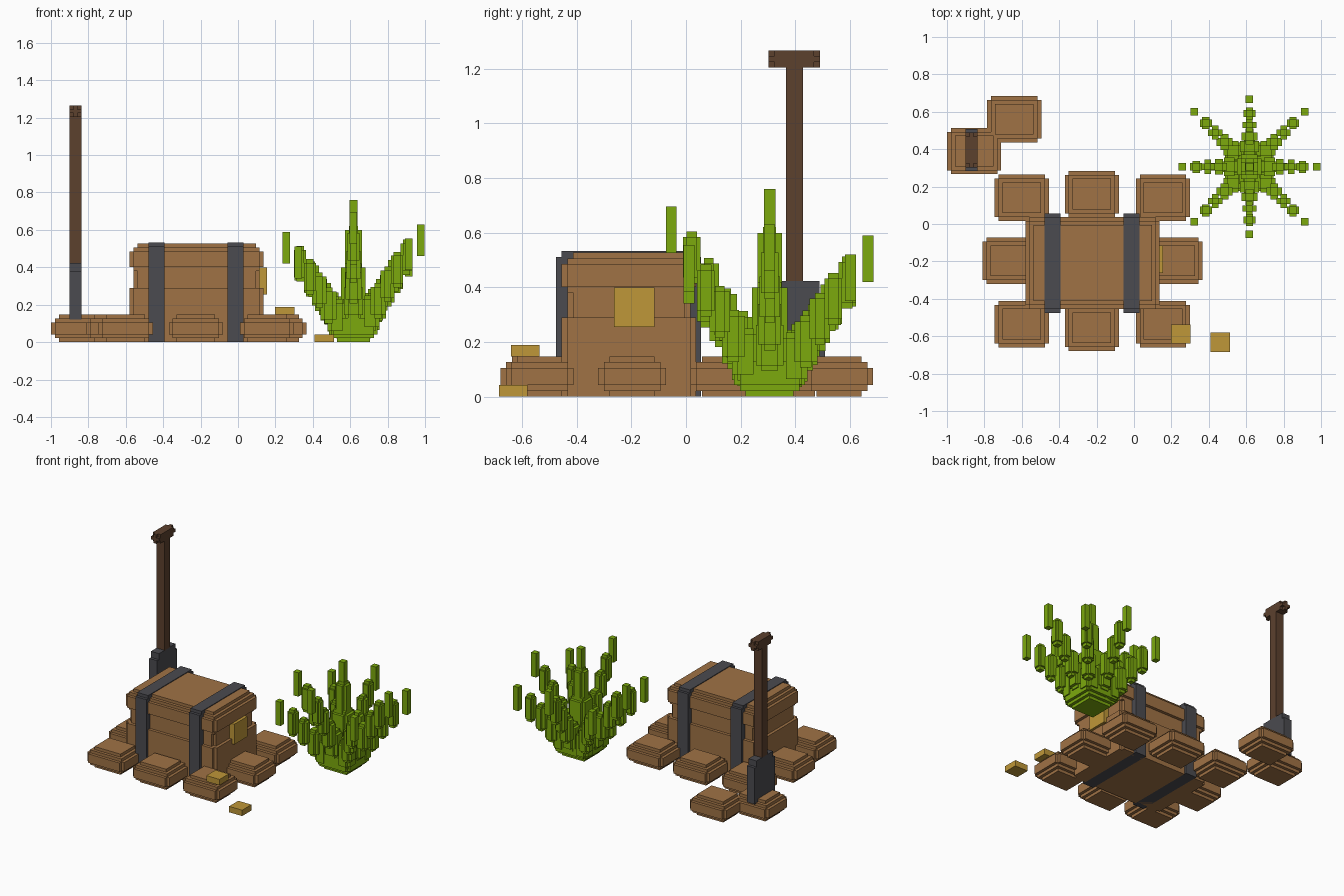
import bpy, bmesh, math
from mathutils import Vector

cube = bpy.data.objects.get("Cube")
if cube:
    bpy.data.objects.remove(cube, do_unlink=True)


def material(name, r, g, b):
    m = bpy.data.materials.new(name)
    m.use_nodes = True
    m.diffuse_color = (r, g, b, 1)
    m.node_tree.nodes["Principled BSDF"].inputs["Base Color"].default_value = (r, g, b, 1)
    return m


WOOD = material("earthy brown", 0.35, 0.17, 0.06)
METAL = material("dark iron", 0.07, 0.07, 0.08)
HANDLE = material("dark wood", 0.107, 0.052, 0.027)
GOLD = material("gold", 0.52, 0.31, 0.04)
GREEN = material("leaf green", 0.2, 0.4, 0.004)
STEP = 0.021  # edge length of one small block


def build(name, boxes, mat):
    """One object made of axis-aligned boxes, each given as (low, high)."""
    bm = bmesh.new()
    for lo, hi in boxes:
        lo, hi = Vector(lo), Vector(hi)
        new = bmesh.ops.create_cube(bm, size=1)["verts"]
        bmesh.ops.scale(bm, vec=hi - lo, verts=new)
        bmesh.ops.translate(bm, vec=(lo + hi) / 2, verts=new)
    mesh = bpy.data.meshes.new(name)
    bm.to_mesh(mesh)
    bm.free()
    mesh.materials.append(mat)
    obj = bpy.data.objects.new(name, mesh)
    bpy.context.collection.objects.link(obj)
    return obj


def stepped(lo, hi, insets):
    """Box with stair-stepped edges, as overlapping inset boxes."""
    return [(Vector(lo) + Vector(i) * STEP, Vector(hi) - Vector(i) * STEP) for i in insets]


ROUND = [(0, 1, 2), (1, 0, 2), (1, 1, 1), (2, 2, 0)]
UPRIGHT = [(0, 1, 0), (1, 0, 0)]

# Dirt mounds: a ring round the chest and two by the shovel
mounds = [(-0.64, 0.56), (-0.855, 0.39), (-0.225, 0.16), (-0.225, -0.555)]
mounds += [(x, y) for x in (-0.6, 0.155) for y in (0.14, -0.535)]
mounds += [(x, -0.197) for x in (-0.665, 0.222)]
for n, (x, y) in enumerate(mounds):
    build(f"dirt_mound_{n + 1}",
          stepped((x - 0.145, y - 0.124, 0), (x + 0.145, y + 0.124, 0.147), ROUND), WOOD)

# Chest
X0, X1, Y0, Y1 = -0.58, 0.137, -0.455, 0.037
build("chest_body", stepped((X0, Y0, 0), (X1, Y1, 0.29), UPRIGHT), WOOD)
build("chest_neck", stepped((X0 + STEP, Y0 + STEP, 0.28), (X1 - STEP, Y1 - STEP, 0.4), UPRIGHT), WOOD)
build("chest_lid", stepped((X0, Y0, 0.36), (X1, Y1, 0.527), ROUND), WOOD)
for name, x in (("right_band", -0.435), ("left_band", -0.013)):
    build(name, [((x - 0.043, Y0 - 0.02, 0), (x + 0.043, Y1 + 0.018, 0.51)),
                 ((x - 0.043, Y0, 0), (x + 0.043, Y1, 0.532))], METAL)
build("latch", [((0.11, -0.263, 0.255), (0.155, -0.115, 0.4))], GOLD)

# Loose coins
for name, x, y, z in (("coin_on_mound", 0.25, -0.588, 0.147), ("coin_on_ground", 0.46, -0.632, 0)):
    build(name, [((x - 0.052, y - 0.052, z), (x + 0.052, y + 0.052, z + 0.042))], GOLD)

# Shovel
SX0, SX1, SY = -0.9, -0.837, 0.396
build("shovel_blade", [((SX0, SY - 0.113, 0.12), (SX1, SY + 0.113, 0.38)),
                       ((SX0, SY - 0.093, 0.12), (SX1, SY + 0.093, 0.423))], METAL)
build("shovel_handle", [((SX0, SY - 0.031, 0.42), (SX1, SY + 0.031, 1.21))], HANDLE)
build("shovel_grip", stepped((SX0, SY - 0.094, 1.203), (SX1, SY + 0.094, 1.266),
                             [(0, 1, 0), (1, 0, 0), (0, 0, 1)]), HANDLE)


# Plant
def stalk(x, y, half, low, high):
    """Upright sprig, with a plus-shaped section when thick enough."""
    lo, hi = (x - half, y - half, low), (x + half, y + half, high)
    if half < 0.025:
        return [(lo, hi)]
    return stepped(lo, hi, [(0, 1, 1), (1, 0, 1), (1, 1, 0)] if half > 0.035
                   else [(0, 0.6, 1), (0.6, 0, 1), (0.6, 0.6, 0)])


PX, PY = 0.617, 0.306
build("plant_base", stepped((PX - 0.13, PY - 0.13, 0), (PX + 0.13, PY + 0.13, 0.17), ROUND), GREEN)
build("plant_stem", stalk(PX, PY, 0.065, 0.1, 0.42) + stalk(PX, PY, 0.045, 0.3, 0.62)
      + stalk(PX, PY, 0.021, 0.5, 0.76), GREEN)

# Sections along a frond: reach, half width, top as a share of the tip, length
sections = [(1, 0.02, 1, 0.17), (0.79, 0.032, 0.87, 0.19), (0.62, 0.038, 0.73, 0.19),
            (0.45, 0.042, 0.57, 0.19), (0.3, 0.05, 0.45, 0.19), (0.16, 0.055, 0.36, 0.22)]
fronds = [0.63, 0.52, 0.59, 0.5, 0.59, 0.51, 0.695, 0.555]
for n, tip in enumerate(fronds):
    angle = n * math.pi / 4
    reach = 0.417 if n % 2 else 0.36
    boxes = []
    for share, half, top, length in sections:
        x = PX + math.cos(angle) * reach * share
        y = PY + math.sin(angle) * reach * share
        boxes += stalk(x, y, half, max(tip * top - length, 0.02), tip * top)
    build(f"plant_frond_{n + 1}", boxes, GREEN)
